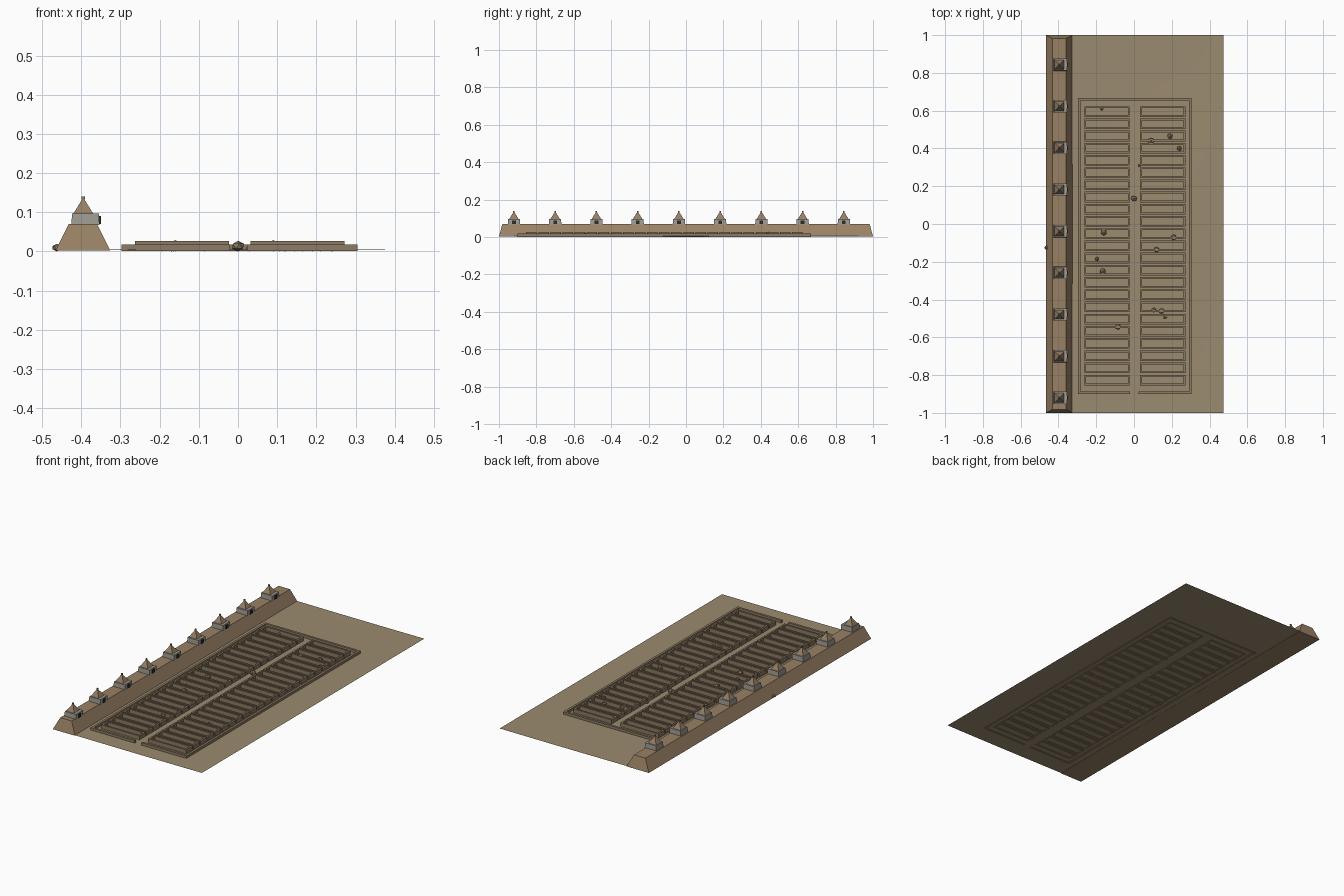
import bpy, bmesh, math, random
from mathutils import Vector

if "Cube" in bpy.data.objects:
    bpy.data.objects.remove(bpy.data.objects["Cube"])

random.seed(4)


def material(name, rgb):
    m = bpy.data.materials.new(name)
    m.diffuse_color = (*rgb, 1)
    m.use_nodes = True
    m.node_tree.nodes["Principled BSDF"].inputs["Base Color"].default_value = m.diffuse_color
    return m


SAND = material("sand", (0.33, 0.26, 0.16))
ROCK = material("ridge_rock", (0.32, 0.22, 0.13))
BRICK = material("mud_brick", (0.27, 0.20, 0.125))
STONE = material("grey_stone", (0.36, 0.34, 0.30))
ROOF = material("roof_brown", (0.30, 0.21, 0.13))
DARK = material("door_dark", (0.03, 0.025, 0.02))


def finish(name, bm, mat):
    bmesh.ops.recalc_face_normals(bm, faces=bm.faces)
    me = bpy.data.meshes.new(name)
    bm.to_mesh(me)
    bm.free()
    me.materials.append(mat)
    ob = bpy.data.objects.new(name, me)
    bpy.context.collection.objects.link(ob)
    return ob


def block(bm, x0, x1, y0, y1, z0, z1, tx=0, ty=0):
    """Box whose top is inset by tx, ty on each side."""
    v = bmesh.ops.create_cube(bm, size=1)["verts"]
    for p in v:
        inset = 1 if p.co.z > 0 else 0
        x = x0 + tx * inset if p.co.x < 0 else x1 - tx * inset
        y = y0 + ty * inset if p.co.y < 0 else y1 - ty * inset
        p.co = Vector((x, y, z1 if inset else z0))


# Gently rolling ground sheet
bm = bmesh.new()
bmesh.ops.create_grid(bm, x_segments=16, y_segments=32, size=1)
for v in bm.verts:
    x, y = 0.07 + v.co.x * 0.403, v.co.y
    v.co = (x, y, 0.004 + 0.001 * math.sin(5 * x + 1) * math.cos(4 * y))
finish("ground", bm, SAND)

# Long ridge carrying the towers
bm = bmesh.new()
block(bm, -0.466, -0.326, -1, 1, 0.002, 0.07, 0.034, 0.018)
finish("ridge", bm, ROCK)

# Row of towers: body, pyramid roof, finial, doorway
CX = -0.395
for i in range(9):
    y = -0.92 + 0.2205 * i
    bm = bmesh.new()
    block(bm, -0.425, -0.354, y - 0.033, y + 0.033, 0.068, 0.097, 0.001, 0.001)
    finish(f"tower_body_{i}", bm, STONE)
    bm = bmesh.new()
    block(bm, CX - 0.025, CX + 0.025, y - 0.025, y + 0.025, 0.097, 0.135, 0.0235, 0.0235)
    block(bm, CX - 0.004, CX + 0.004, y - 0.004, y + 0.004, 0.132, 0.14)
    finish(f"tower_roof_{i}", bm, ROOF)
    bm = bmesh.new()
    block(bm, -0.357, -0.35, y - 0.01, y + 0.01, 0.07, 0.09)
    finish(f"tower_door_{i}", bm, DARK)


# Low enclosure wall with an entrance gap at the front
bm = bmesh.new()
T = 0.013
X0, X1, Y0, Y1, H = -0.297, 0.305, -0.90, 0.668, 0.018
block(bm, X0, X0 + T, Y0, Y1, 0.001, H)
block(bm, X1 - T, X1, Y0, Y1, 0.001, H)
block(bm, X0 + T, X1 - T, Y1 - T, Y1, 0.001, H)
block(bm, X0 + T, -0.02, Y0, Y0 + T, 0.001, H)
block(bm, 0.023, X1 - T, Y0, Y0 + T, 0.001, H)
finish("enclosure_wall", bm, BRICK)

# Two columns of roofless long rooms
ROWS, PITCH, DEPTH, W, TOP = 23, 0.0646, 0.056, 0.010, 0.026
for side, (a, b) in {"left": (-0.263, -0.023), "right": (0.032, 0.272)}.items():
    bm = bmesh.new()
    for r in range(ROWS):
        y1 = 0.623 - r * PITCH
        y0 = y1 - DEPTH
        block(bm, a, b, y0, y0 + W, 0.001, TOP)
        block(bm, a, b, y1 - W, y1, 0.001, TOP)
        block(bm, a, a + W, y0 + W, y1 - W, 0.001, TOP)
        block(bm, b - W, b, y0 + W, y1 - W, 0.001, TOP)
    finish(f"{side}_room_walls", bm, BRICK)

# Scattered rocks
rocks = [(-0.17, 0.61, 10), (0.09, 0.44, 18), (0.19, 0.465, 16), (0.24, 0.40, 14),
         (0.03, 0.31, 10), (0.0, 0.135, 17), (-0.16, -0.045, 18), (0.21, -0.07, 16),
         (0.12, -0.135, 16), (-0.195, -0.185, 12), (-0.165, -0.25, 17),
         (0.105, -0.455, 14), (0.145, -0.46, 16), (0.165, -0.495, 10),
         (-0.085, -0.545, 16), (-0.463, -0.125, 12)]
bm = bmesh.new()
for x, y, s in rocks:
    r = s / 1000
    spin = random.random() * 3
    lift = 0.8 * r
    for v in bmesh.ops.create_icosphere(bm, subdivisions=1, radius=r)["verts"]:
        c, d = math.cos(spin), math.sin(spin)
        v.co = (x + c * v.co.x - d * v.co.y, y + d * v.co.x + c * v.co.y, lift + v.co.z * 0.8)
finish("rocks", bm, BRICK)
